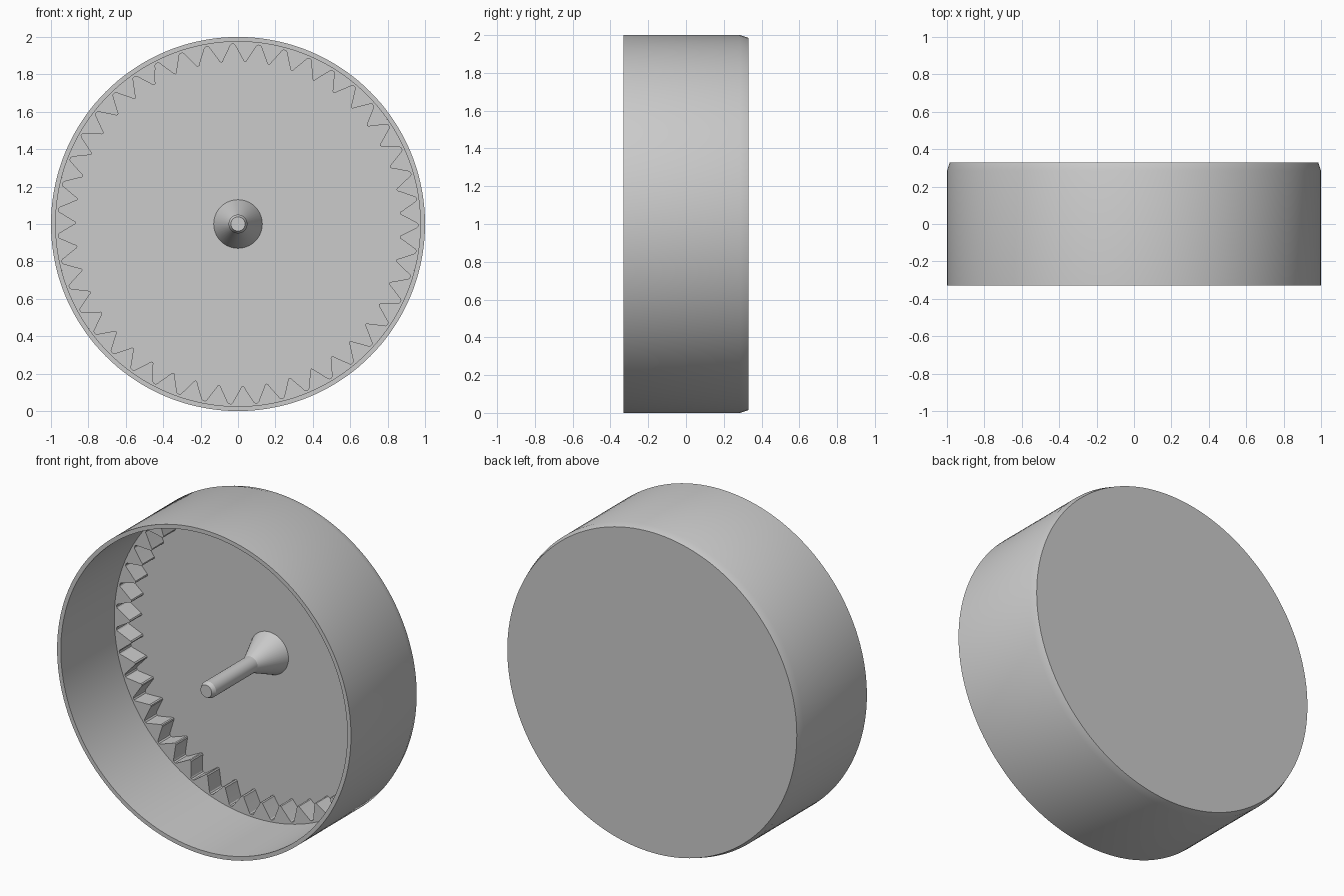
import bpy
import bmesh
from math import sin, cos, pi, radians

cube = bpy.data.objects.get("Cube")
if cube:
    bpy.data.objects.remove(cube, do_unlink=True)

grey = bpy.data.materials.new("plain grey")
grey.use_nodes = True
grey.diffuse_color = (0.6, 0.6, 0.6, 1)
grey.node_tree.nodes["Principled BSDF"].inputs["Base Color"].default_value = (0.6, 0.6, 0.6, 1)

FRONT, BACK = -0.33, 0.33
FLOOR = 0.305        # inner face of the back plate
GEAR_FRONT = 0.19    # front face of the toothed ring
TEETH = 43


def finish(bm, name):
    """Turn a bmesh into a shaded object whose axis sits at z = 1."""
    bmesh.ops.remove_doubles(bm, verts=bm.verts, dist=1e-5)
    bmesh.ops.recalc_face_normals(bm, faces=bm.faces)
    mesh = bpy.data.meshes.new(name)
    bm.to_mesh(mesh)
    bm.free()
    mesh.materials.append(grey)
    obj = bpy.data.objects.new(name, mesh)
    bpy.context.collection.objects.link(obj)
    obj.location.z = 1
    bpy.ops.object.select_all(action='DESELECT')
    obj.select_set(True)
    bpy.context.view_layer.objects.active = obj
    bpy.ops.object.shade_smooth_by_angle(angle=radians(20))
    return obj


def lathe(name, profile, steps):
    """Spin a (radius, y) profile round the y axis."""
    bm = bmesh.new()
    verts = [bm.verts.new((r, y, 0)) for r, y in profile]
    edges = [bm.edges.new(pair) for pair in zip(verts, verts[1:])]
    bmesh.ops.spin(bm, geom=verts + edges, cent=(0, 0, 0), axis=(0, 1, 0),
                   angle=2 * pi, steps=steps, use_merge=False)
    return finish(bm, name)


# Shallow round housing, open at the front, chamfered at the back
lathe("housing", [(0, FLOOR), (0.975, FLOOR), (0.975, FRONT), (1, FRONT),
                  (1, 0.285), (0.985, BACK), (0, BACK)], 144)

# Central pin with a flared foot and a chamfered tip
lathe("centre_pin", [(0, -0.31), (0.038, -0.31), (0.05, -0.285), (0.05, 0.12),
                     (0.13, FLOOR), (0, FLOOR)], 48)

# Internal gear ring: one tooth as (fraction of pitch, radius), repeated
half = [(0, 0.867), (0.06, 0.871), (0.11, 0.884), (0.36, 0.943), (0.41, 0.957), (0.46, 0.962)]
tooth = [(-f, r) for f, r in reversed(half[1:])] + half
bm = bmesh.new()
rings = []
for y in (GEAR_FRONT, FLOOR):
    inner, outer = [], []
    for i in range(TEETH):
        for f, r in tooth:
            a = radians(2.5) + 2 * pi * (i + f) / TEETH
            inner.append(bm.verts.new((r * sin(a), y, r * cos(a))))
            outer.append(bm.verts.new((0.975 * sin(a), y, 0.975 * cos(a))))
    rings.append((inner, outer))
(fi, fo), (bi, bo) = rings
n = len(fi)
for i in range(n):
    j = (i + 1) % n
    bm.faces.new((fi[i], fi[j], fo[j], fo[i]))
    bm.faces.new((fi[i], bi[i], bi[j], fi[j]))
finish(bm, "internal_gear_ring")
